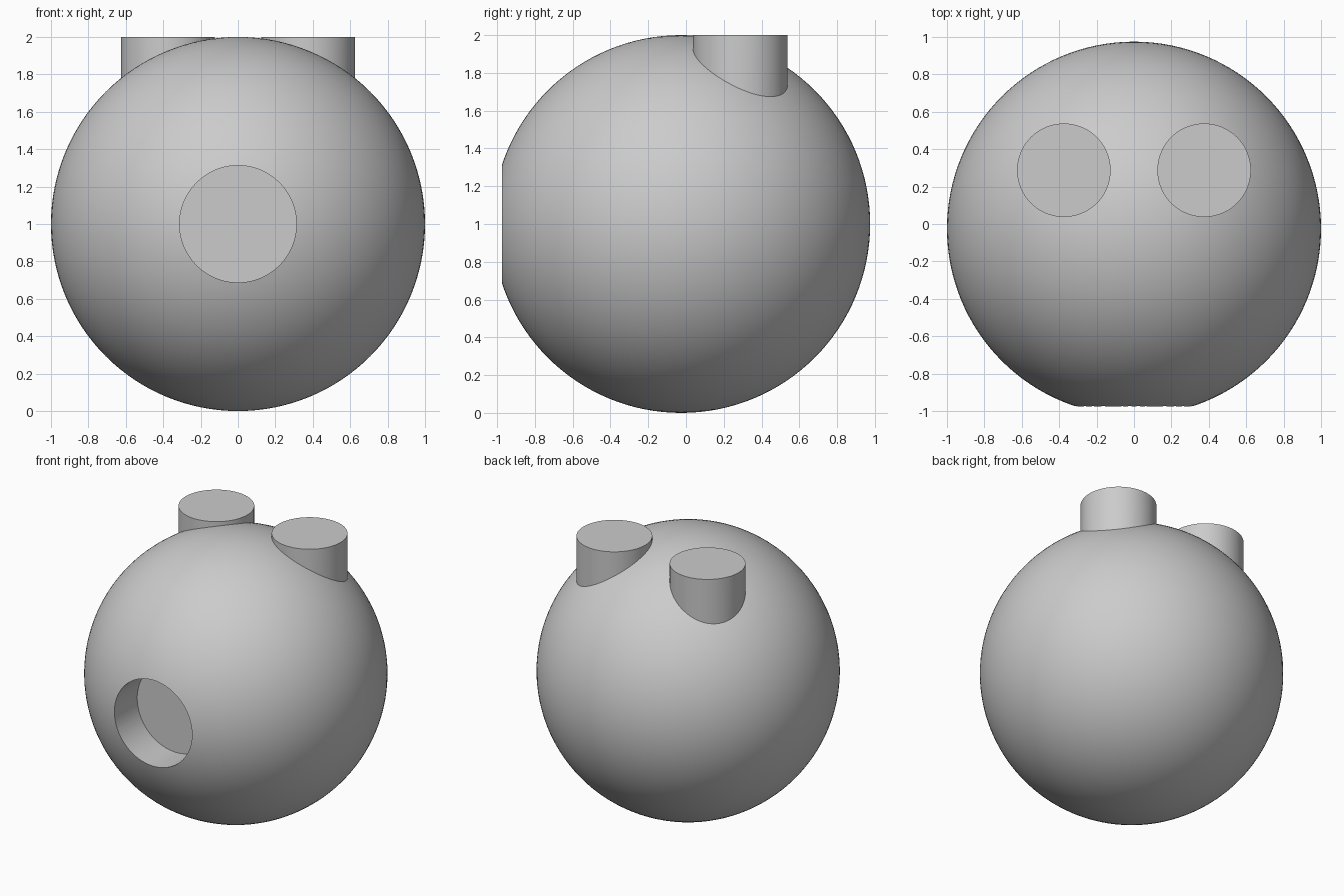
import bpy
import math

cube = bpy.data.objects.get("Cube")
if cube:
    bpy.data.objects.remove(cube, do_unlink=True)

# Single grey material
grey = bpy.data.materials.new("grey")
grey.use_nodes = True
colour = (0.6, 0.6, 0.6, 1)
grey.diffuse_color = colour
grey.node_tree.nodes["Principled BSDF"].inputs["Base Color"].default_value = colour

R = 1.0            # ball radius
CY, CZ = -0.025, 1.0  # ball centre
PIT_R = 0.3125
PIT_FLOOR = CY - 0.6875


def cylinder(name, radius, depth, location, rotation=(0, 0, 0)):
    bpy.ops.mesh.primitive_cylinder_add(vertices=96, radius=radius, depth=depth,
                                        location=location, rotation=rotation)
    obj = bpy.context.object
    obj.name = name
    obj.data.materials.append(grey)
    return obj


def combine(target, tool, operation):
    """Apply a boolean and discard the tool object."""
    mod = target.modifiers.new(operation.title(), "BOOLEAN")
    mod.object = tool
    mod.operation = operation
    mod.solver = "EXACT"
    bpy.context.view_layer.objects.active = target
    bpy.ops.object.modifier_apply(modifier=mod.name)
    bpy.data.objects.remove(tool, do_unlink=True)


# Round body
bpy.ops.mesh.primitive_uv_sphere_add(segments=128, ring_count=64, radius=R,
                                     location=(0, CY, CZ))
body = bpy.context.object
body.name = "ball_body"
body.data.materials.append(grey)

# Flat-bottomed round recess in the front
cut_depth = 1.0
pit = cylinder("recess_cutter", PIT_R, cut_depth,
               (0, PIT_FLOOR - cut_depth / 2, CZ), (math.pi / 2, 0, 0))
combine(body, pit, "DIFFERENCE")

# Two upright pegs, level with the top of the ball
for side in (-1, 1):
    peg = cylinder("peg", 0.25, 0.6, (side * 0.375, CY + 0.3125, CZ + R - 0.3))
    combine(body, peg, "UNION")

# Smooth shading with sharp rims
bpy.ops.object.select_all(action="DESELECT")
body.select_set(True)
bpy.context.view_layer.objects.active = body
bpy.ops.object.shade_smooth_by_angle(angle=math.radians(30))
